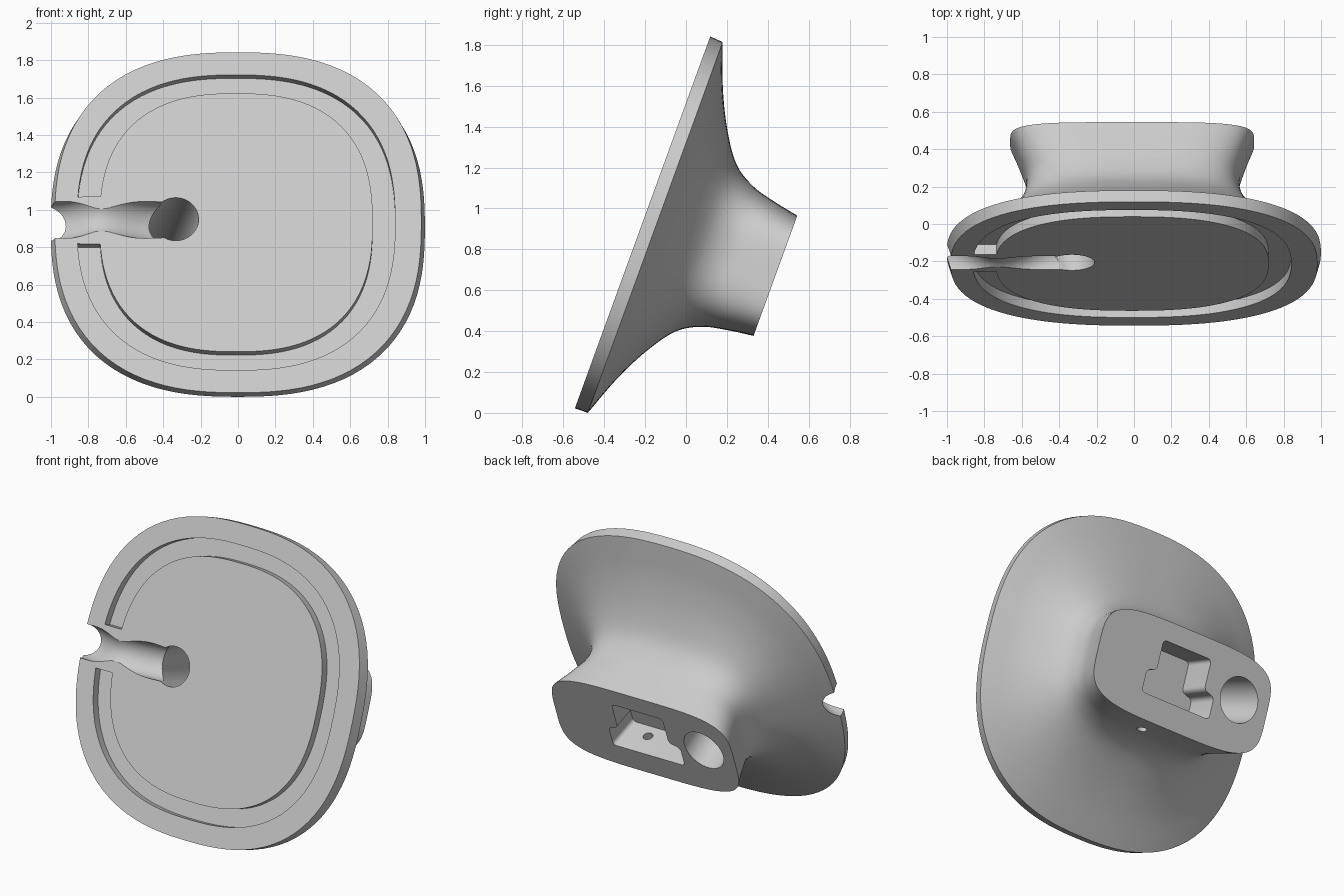
import bpy, bmesh
from math import sin, cos, pi, asin, radians
from mathutils import Vector, Matrix

cube = bpy.data.objects.get("Cube")
if cube:
    bpy.data.objects.remove(cube, do_unlink=True)

SIDES = 112

grey = bpy.data.materials.new("light grey")
grey.use_nodes = True
grey.diffuse_color = (0.6, 0.6, 0.6, 1)
grey.node_tree.nodes["Principled BSDF"].inputs["Base Color"].default_value = (0.6, 0.6, 0.6, 1)


def oval(t, a, b, n):
    """Point on a squarish oval with half width a and half height b."""
    k = (abs(cos(t)) ** n + abs(sin(t)) ** n) ** (-1 / n)
    return a * cos(t) * k, b * sin(t) * k


def skin(name, rings, round_corners=0):
    """Closed solid through a list of equal-sized rings."""
    bm = bmesh.new()
    loops = [[bm.verts.new(p) for p in ring] for ring in rings]
    count = len(loops[0])
    lengthwise = []
    for low, high in zip(loops, loops[1:]):
        for i in range(count):
            j = (i + 1) % count
            bm.faces.new((low[i], low[j], high[j], high[i]))
            lengthwise.append(bm.edges.get((low[i], high[i])))
    bm.faces.new(loops[0][::-1])
    bm.faces.new(loops[-1])
    if round_corners:
        bmesh.ops.bevel(bm, geom=lengthwise, offset=round_corners, segments=4,
                        profile=0.5, affect='EDGES')
    bmesh.ops.recalc_face_normals(bm, faces=bm.faces[:])
    mesh = bpy.data.meshes.new(name)
    bm.to_mesh(mesh)
    bm.free()
    mesh.materials.append(grey)
    obj = bpy.data.objects.new(name, mesh)
    bpy.context.collection.objects.link(obj)
    return obj


def rod(name, start, end, r0, r1):
    """Round tapered cutter whose end rings lie parallel to the plate."""
    rings = []
    for c, r in ((start, r0), (end, r1)):
        rings.append([(c[0] + r * cos(2 * pi * i / 48), c[1],
                       c[2] + r * sin(2 * pi * i / 48)) for i in range(48)])
    return skin(name, rings)


def spline(keys, steps):
    """Smooth curve through the key sections."""
    keys = [Vector(k) for k in keys]
    pts = [keys[0] * 2 - keys[1]] + keys + [keys[-1] * 2 - keys[-2]]
    out = []
    for p, q, r, s in zip(pts, pts[1:], pts[2:], pts[3:]):
        for i in range(steps):
            t = i / steps
            out.append(0.5 * (2 * q + (r - p) * t + (2 * p - 5 * q + 4 * r - s) * t * t
                              + (3 * q - p - 3 * r + s) * t ** 3))
    return out + [keys[-1]]


# Flared body: depth, half width, half height, squareness
flare = [(0.067, 1.0, 0.965, 2.5), (0.145, 0.83, 0.755, 2.5), (0.235, 0.695, 0.575, 2.6),
         (0.335, 0.60, 0.435, 2.9), (0.45, 0.57, 0.365, 3.3), (0.58, 0.605, 0.333, 3.8),
         (0.70, 0.652, 0.313, 4.2)]
sections = [(0, 0.98, 0.968, 2.5)] + [tuple(v) for v in spline([Vector(k) for k in flare], 5)]
rings = []
for depth, a, b, n in sections:
    shift = depth / 0.7
    ring = []
    for i in range(SIDES):
        x, z = oval(2 * pi * i / SIDES, a, b, n)
        ring.append((x - 0.01 * shift, depth, z - 0.023 * shift))
    rings.append(ring)
body = skin("flared_mount_body", rings)

# C-shaped groove in the front face, open towards the cable channel
groove = []
for i in range(SIDES + 1):
    f = i / SIDES
    corners = []
    for a, b, depth in ((0.85, 0.84, -0.05), (0.85, 0.84, 0.055),
                        (0.73, 0.735, 0.055), (0.73, 0.735, -0.05)):
        t0, t1 = pi - asin(0.145 / b), -pi + asin(0.12 / b)
        x, z = oval(t0 + (t1 - t0) * f, a, b, 2.5)
        corners.append((x - 0.01, depth, z))
    groove.append(corners)
cutters = [skin("groove_cutter", groove)]

# Cable channel, shallow in the middle of its run
path = spline([(-1.1, 0.03), (-0.95, 0.01), (-0.73, -0.085), (-0.47, 0.01), (-0.36, 0.03)], 6)
cutters.append(skin("channel_cutter", [
    [(p[0], p[1] + 0.105 * cos(2 * pi * i / 40), 0.015 + 0.105 * sin(2 * pi * i / 40))
     for i in range(40)] for p in path]))

# Slanted cable hole through the hub
cutters.append(rod("cable_hole_cutter", (-0.325, -0.05, 0.02), (-0.45, 0.75, 0.005), 0.121, 0.142))

# Stepped socket in the rear face
outline = [(0.26, -0.18), (0.26, -0.04), (0.19, -0.02), (0.19, 0.17),
           (-0.18, 0.17), (-0.18, -0.02), (-0.26, -0.04), (-0.26, -0.18)]
cutters.append(skin("socket_cutter", [[(x, y, z) for x, z in outline] for y in (0.48, 0.75)], 0.025))

# Small screw hole from the underside into the socket
screw = [[(0.1 + 0.03 * cos(2 * pi * i / 24), 0.56 + 0.03 * sin(2 * pi * i / 24), z)
          for i in range(24)] for z in (-0.5, -0.1)]
cutters.append(skin("screw_hole_cutter", screw))

# Carve the body, then drop the cutters
bpy.context.view_layer.objects.active = body
for cutter in cutters:
    cutter.hide_render = True
    mod = body.modifiers.new(cutter.name, 'BOOLEAN')
    mod.operation = 'DIFFERENCE'
    mod.solver = 'EXACT'
    mod.object = cutter
    bpy.ops.object.modifier_apply(modifier=mod.name)
    bpy.data.objects.remove(cutter, do_unlink=True)

# Smooth shading with crisp rims, then lean the mount back
for obj in bpy.context.selected_objects:
    obj.select_set(False)
body.select_set(True)
bpy.ops.object.shade_smooth_by_angle(angle=radians(30))
body.matrix_world = Matrix.Translation((0, -0.2125, 0.932)) @ Matrix.Rotation(radians(-20), 4, 'X')
